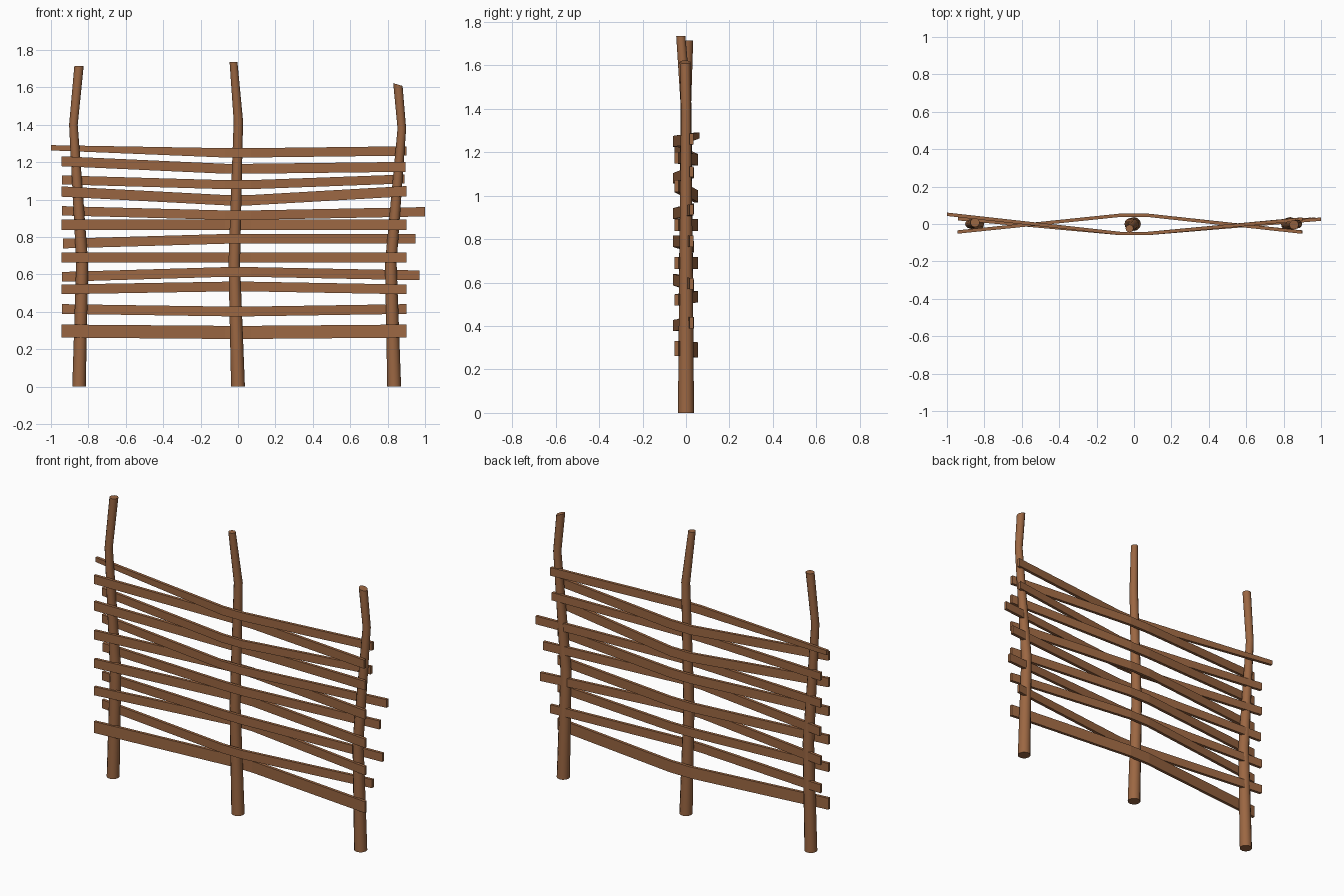
import bpy, bmesh, math

if "Cube" in bpy.data.objects:
    bpy.data.objects.remove(bpy.data.objects["Cube"])

wood = bpy.data.materials.new("brown_wood")
wood.diffuse_color = (0.33, 0.135, 0.055, 1)
wood.use_nodes = True
wood.node_tree.nodes["Principled BSDF"].inputs["Base Color"].default_value = wood.diffuse_color


def loft(name, rings, smooth=False):
    """Skin a list of equal-length point rings and cap both ends."""
    bm = bmesh.new()
    rows = [[bm.verts.new(p) for p in ring] for ring in rings]
    n = len(rows[0])
    for a, b in zip(rows, rows[1:]):
        for i in range(n):
            j = (i + 1) % n
            bm.faces.new((a[i], a[j], b[j], b[i]))
    bm.faces.new(rows[0][::-1])
    bm.faces.new(rows[-1])
    bmesh.ops.recalc_face_normals(bm, faces=bm.faces)
    me = bpy.data.meshes.new(name)
    bm.to_mesh(me)
    bm.free()
    me.materials.append(wood)
    ob = bpy.data.objects.new(name, me)
    bpy.context.collection.objects.link(ob)
    if smooth:
        bpy.context.view_layer.objects.active = ob
        ob.select_set(True)
        bpy.ops.object.shade_smooth_by_angle(angle=math.radians(40))
        ob.select_set(False)


def post(name, path, tilt=0.0, sides=12):
    """Bent, tapering stake; path holds (x, y, z, radius), tilt slopes the top."""
    rings = []
    for k, (x, y, z, r) in enumerate(path):
        slope = tilt if k == len(path) - 1 else 0
        ring = []
        for i in range(sides):
            a = 2 * math.pi * i / sides
            dx, dy = r * math.cos(a), r * math.sin(a)
            ring.append((x + dx, y + dy, z + slope * dx))
        rings.append(ring)
    loft(name, rings, True)


# Three bent stakes
post("left_post", [(-.85, 0, 0, .036), (-.833, 0, .66, .032),
                   (-.88, 0, 1.40, .023), (-.85, .008, 1.715, .025)])
post("middle_post", [(0, 0, 0, .037), (-.02, 0, .66, .031),
                     (.002, 0, 1.42, .025), (-.024, -.024, 1.735, .021)])
post("right_post", [(.835, 0, 0, .037), (.817, 0, .66, .031),
                    (.876, 0, 1.38, .023), (.855, -.004, 1.615, .025)], tilt=-.3)

# Woven slats, bottom to top: left x, left z, middle z, right x, right z, end height
slats = [
    (-.945, .297, .29, .90, .297, .070),
    (-.94, .415, .402, .90, .415, .052),
    (-.945, .52, .535, .90, .52, .052),
    (-.94, .587, .613, .97, .595, .052),
    (-.945, .69, .69, .90, .69, .055),
    (-.935, .765, .79, .95, .79, .052),
    (-.945, .865, .865, .90, .865, .055),
    (-.94, .94, .917, 1.0, .935, .050),
    (-.945, 1.043, .997, .90, 1.045, .055),
    (-.94, 1.105, 1.08, .89, 1.11, .048),
    (-.945, 1.205, 1.165, .895, 1.175, .053),
    (-1.0, 1.277, 1.25, .90, 1.26, .050),
]
T = .009  # half thickness
for k, (xl, zl, zm, xr, zr, h) in enumerate(slats):
    top = k == len(slats) - 1
    # alternate slats pass in front of or behind the middle post
    yl, ym, yr = (-.043, .047, -.043) if k % 2 == 0 else (.028, -.051, .026)
    if top:
        yl, yr = .052, .026
    stations = [(xl, yl, zl, .028 if top else h), (-.07, ym, zm, h),
                (.07, ym, zm, h), (xr, yr, zr, h)]
    loft(f"woven_slat_{k + 1}",
         [[(x, y - T, z - s / 2), (x, y + T, z - s / 2),
           (x, y + T, z + s / 2), (x, y - T, z + s / 2)] for x, y, z, s in stations])
